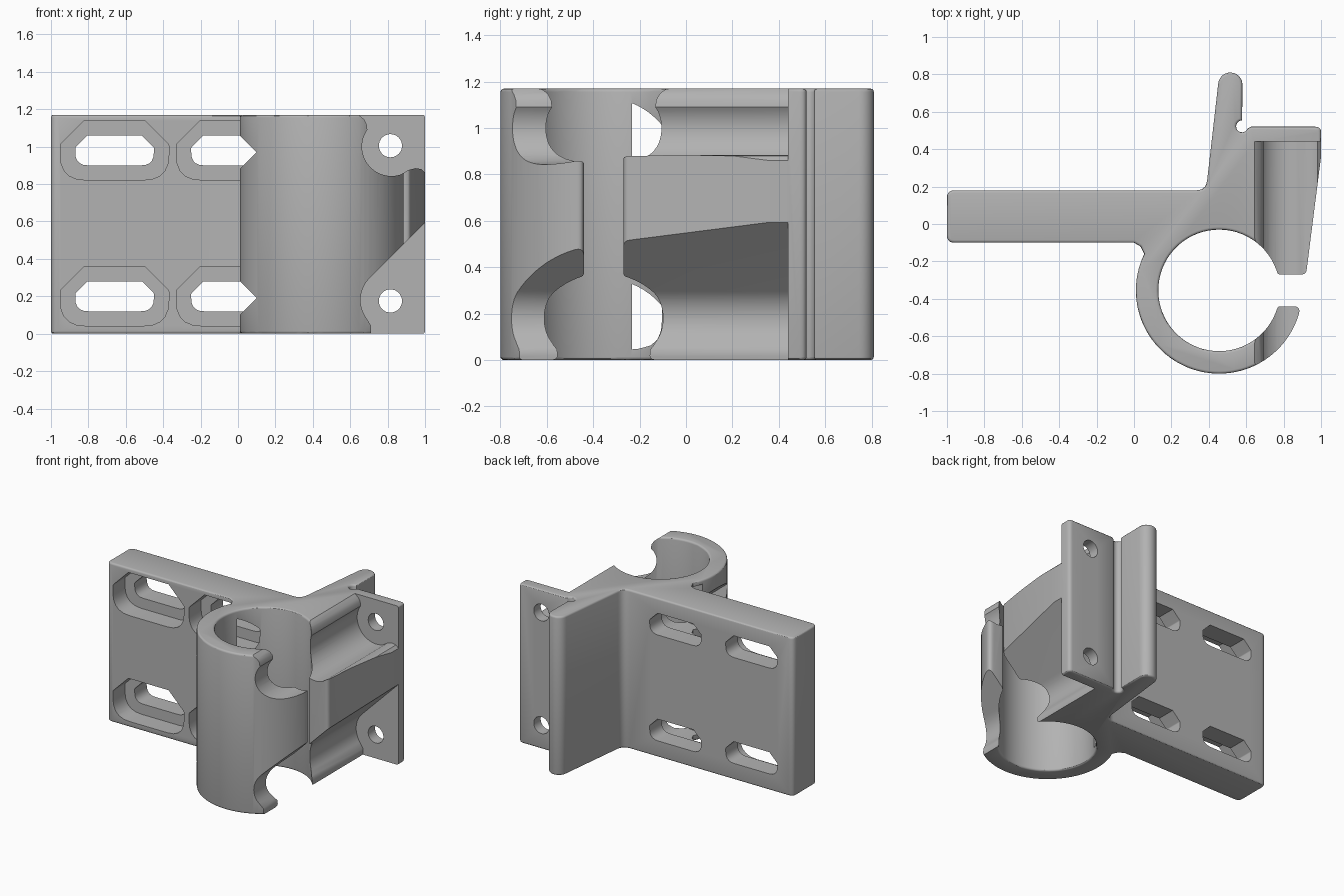
import bpy, bmesh
from math import radians, cos, sin, tan
from mathutils import Vector

HEIGHT = 1.17
RING = (0.455, -0.355)

cube = bpy.data.objects.get("Cube")
if cube:
    bpy.data.objects.remove(cube, do_unlink=True)

grey = bpy.data.materials.new("matte grey")
grey.use_nodes = True
grey.diffuse_color = (0.45, 0.45, 0.45, 1)
grey.node_tree.nodes["Principled BSDF"].inputs["Base Color"].default_value = (0.45, 0.45, 0.45, 1)


def arc(centre, r, start, end, n):
    angles = [radians(start + (end - start) * i / n) for i in range(n + 1)]
    return [(centre[0] + r * cos(a), centre[1] + r * sin(a)) for a in angles]


def fillet(corners, n=5):
    """Round every corner given as (x, y, radius); keep plain (x, y) points."""
    out = []
    for i, c in enumerate(corners):
        p = Vector(c[:2])
        if len(c) == 2:
            out.append(p)
            continue
        u = (Vector(corners[i - 1][:2]) - p).normalized()
        v = (Vector(corners[(i + 1) % len(corners)][:2]) - p).normalized()
        t = c[2] / tan(u.angle(v) / 2)
        for k in range(n + 1):
            s = k / n
            out.append(p + u * t * (1 - s) ** 2 + v * t * s ** 2)
    return out


def prism(name, outline, lo, hi, axis="Z", bevel=0):
    """Extrude a flat outline along Z (from above) or Y (from the front)."""
    bm = bmesh.new()
    place = (lambda p, d: (p[0], p[1], d)) if axis == "Z" else (lambda p, d: (p[0], d, p[1]))
    ends = [[bm.verts.new(place(p, d)) for p in outline] for d in (lo, hi)]
    rims = [bm.faces.new(ring) for ring in ends]
    count = len(outline)
    for i in range(count):
        j = (i + 1) % count
        bm.faces.new((ends[0][i], ends[0][j], ends[1][j], ends[1][i]))
    bmesh.ops.recalc_face_normals(bm, faces=bm.faces)
    if bevel:
        edges = [e for f in rims for e in f.edges]
        bmesh.ops.bevel(bm, geom=edges, offset=bevel, segments=3, profile=0.5,
                        affect="EDGES", clamp_overlap=False)
    mesh = bpy.data.meshes.new(name)
    bm.to_mesh(mesh)
    bm.free()
    obj = bpy.data.objects.new(name, mesh)
    bpy.context.collection.objects.link(obj)
    return obj


def cut(body, outline, lo, hi):
    """Remove a front-to-back prism from the body."""
    cutter = prism("cutter", outline, lo, hi, "Y")
    bpy.context.view_layer.objects.active = body
    mod = body.modifiers.new("cut", "BOOLEAN")
    mod.operation, mod.solver, mod.object = "DIFFERENCE", "EXACT", cutter
    bpy.ops.object.modifier_apply(modifier=mod.name)
    bpy.data.objects.remove(cutter, do_unlink=True)


def slot(x, z, a, b):
    """Slot outline: round below, chamfered above."""
    c = 0.8 * b
    return fillet([(x - a, z - b, 0.85 * b), (x + a, z - b, 0.85 * b),
                   (x + a, z + b - c, 0.15 * b), (x + a - c, z + b),
                   (x - a + c, z + b), (x - a, z + b - c, 0.15 * b)])


# Bracket outline from above: plate, split ring, arm, flange, groove and fin
outline = fillet(
    [(-1, -0.10, 0.04), (0.0, -0.10), (0.035, -0.12)]
    + arc(RING, 0.445, 154, 343, 52)
    + [(0.892, -0.44, 0.03), (0.769, -0.44, 0.02)]
    + arc(RING, 0.325, 340, 20, 60)
    + [(0.769, -0.27, 0.02), (0.92, -0.27, 0.03), (1, 0.36), (1, 0.52, 0.03), (0.625, 0.52)]
    + arc((0.578, 0.522), 0.032, 340, 90, 12)
    + arc((0.515, 0.745), 0.065, 0, 176, 12)
    + [(0.385, 0.18, 0.06), (-1, 0.18, 0.04)])
bracket = prism("clamp_bracket", outline, 0, HEIGHT, bevel=0.014)

# Screw access channels above and below the arm, stopping at the flange
upper = ([(0.635, 1.3), (0.645, 1.17), (0.675, 1.145), (0.688, 1.12)]
         + arc((0.82, 1.0), 0.157, 145, 290, 24)
         + [(0.91, 0.875), (0.95, 0.885), (0.98, 0.88), (1.0, 0.86), (1.1, 0.85), (1.1, 1.3)])
lower = (arc((0.82, 0.18), 0.165, 135, 215, 16)
         + [(0.71, 0.045), (0.712, 0.02), (0.70, -0.1), (1.1, -0.1), (1.1, 0.694)])
for channel in (upper, lower):
    cut(bracket, channel, -1, 0.44)

# Flange screw holes
for z in (1.005, 0.175):
    cut(bracket, arc((0.815, z), 0.062, 0, 348.75, 31), 0.4, 0.6)

# Plate slots with front recesses, and notches in the ring wall
for z in (0.98, 0.2):
    for x in (-0.66, -0.04):
        cut(bracket, slot(x, z, 0.29, 0.158), -0.232, 0.04)
        cut(bracket, slot(x, z, 0.21, 0.08), 0.0, 0.3)
    cut(bracket, [(0.1, z - 0.01), (-0.02, z + 0.11), (-0.02, z - 0.13)], -0.85, -0.15)

# Finish
bracket.data.materials.clear()
bracket.data.materials.append(grey)
for poly in bracket.data.polygons:
    poly.material_index = 0
for other in bpy.context.selected_objects:
    other.select_set(False)
bracket.select_set(True)
bpy.context.view_layer.objects.active = bracket
bpy.ops.object.shade_smooth_by_angle(angle=radians(30))
